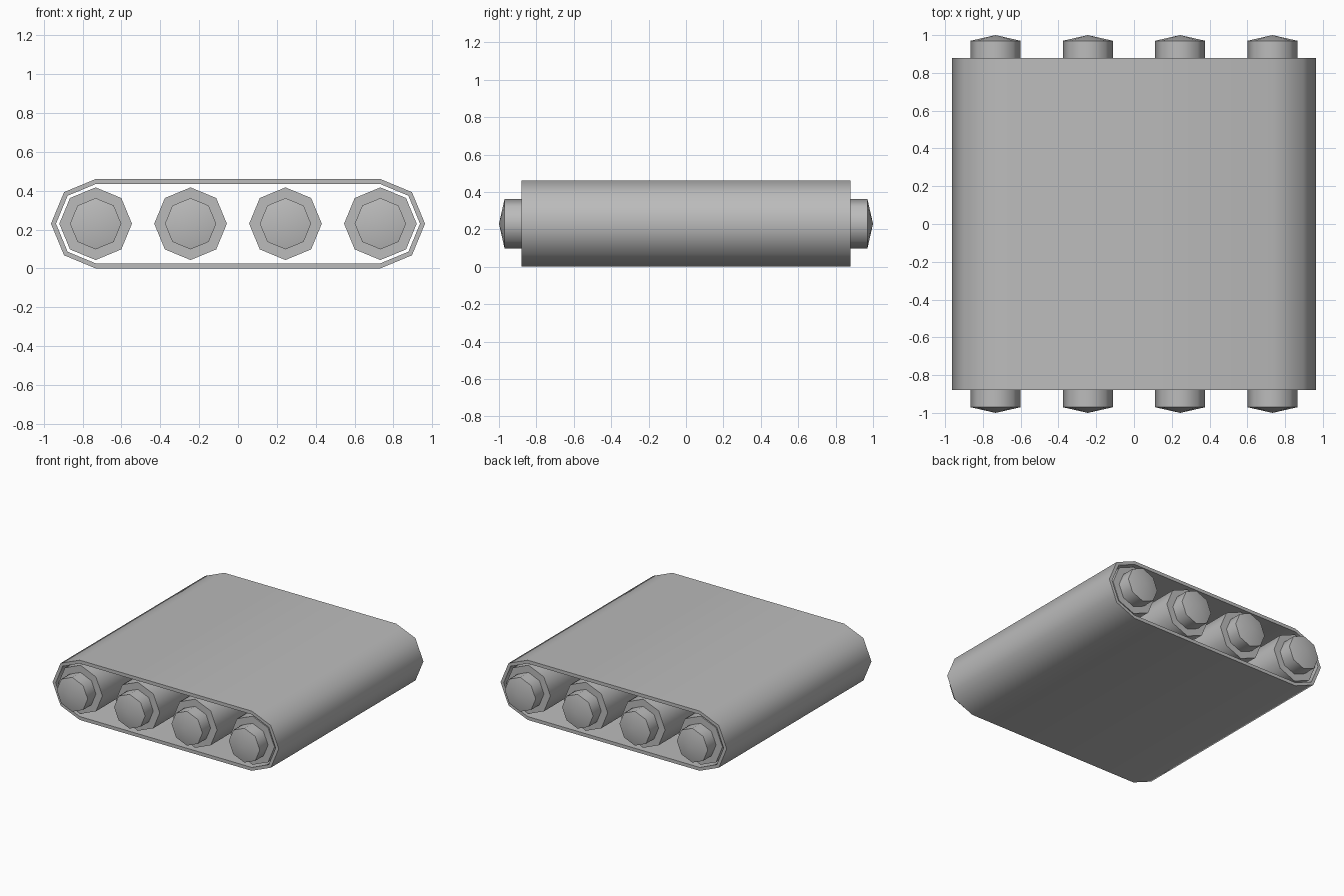
import bpy, bmesh, math

if "Cube" in bpy.data.objects:
    bpy.data.objects.remove(bpy.data.objects["Cube"])

ZC = 0.23          # axle height
END_X = 0.733      # x of the outermost rollers

grey = bpy.data.materials.new("grey")
grey.diffuse_color = (0.5, 0.5, 0.5, 1)
grey.use_nodes = True
grey.node_tree.nodes["Principled BSDF"].inputs["Base Color"].default_value = grey.diffuse_color


def finish(name, bm):
    bmesh.ops.recalc_face_normals(bm, faces=bm.faces)
    mesh = bpy.data.meshes.new(name)
    bm.to_mesh(mesh)
    bm.free()
    mesh.materials.append(grey)
    ob = bpy.data.objects.new(name, mesh)
    bpy.context.collection.objects.link(ob)
    bpy.ops.object.select_all(action='DESELECT')
    ob.select_set(True)
    bpy.context.view_layer.objects.active = ob
    bpy.ops.object.shade_smooth_by_angle(angle=math.radians(50))
    return ob


def belt_ring(bm, r, y):
    # stretched octagon: half an octagon around each end roller
    pts = []
    for side, start in ((1, -90), (-1, 90)):
        for k in range(5):
            a = math.radians(start + 45 * k)
            pts.append((side * END_X + r * math.cos(a), y, ZC + r * math.sin(a)))
    return [bm.verts.new(p) for p in pts]


def bridge(bm, a, b):
    n = len(a)
    for i in range(n):
        j = (i + 1) % n
        bm.faces.new((a[i], a[j], b[j], b[i]))


# belt: hollow band, outer and inner skins joined by end rims
bm = bmesh.new()
rings = [belt_ring(bm, r, y) for r, y in
         ((0.23, -0.88), (0.23, 0.88), (0.204, 0.88), (0.204, -0.88))]
for i in range(4):
    bridge(bm, rings[i], rings[(i + 1) % 4])
finish("belt", bm)

# rollers: eight-sided drums with narrower axle stubs and shallow pointed caps
profile = [(0.132, -0.97), (0.132, -0.87), (0.187, -0.87),
           (0.187, 0.87), (0.132, 0.87), (0.132, 0.97)]
for n in range(4):
    x = END_X * (2 * n / 3 - 1)
    bm = bmesh.new()
    rings = []
    for r, y in profile:
        rings.append([bm.verts.new((x + r * math.cos(k * math.pi / 4), y,
                                    ZC + r * math.sin(k * math.pi / 4)))
                      for k in range(8)])
    for a, b in zip(rings, rings[1:]):
        bridge(bm, a, b)
    for ring, y in ((rings[0], -1.0), (rings[-1], 1.0)):
        tip = bm.verts.new((x, y, ZC))
        for k in range(8):
            bm.faces.new((ring[k], ring[(k + 1) % 8], tip))
    finish(f"roller_{n + 1}", bm)
